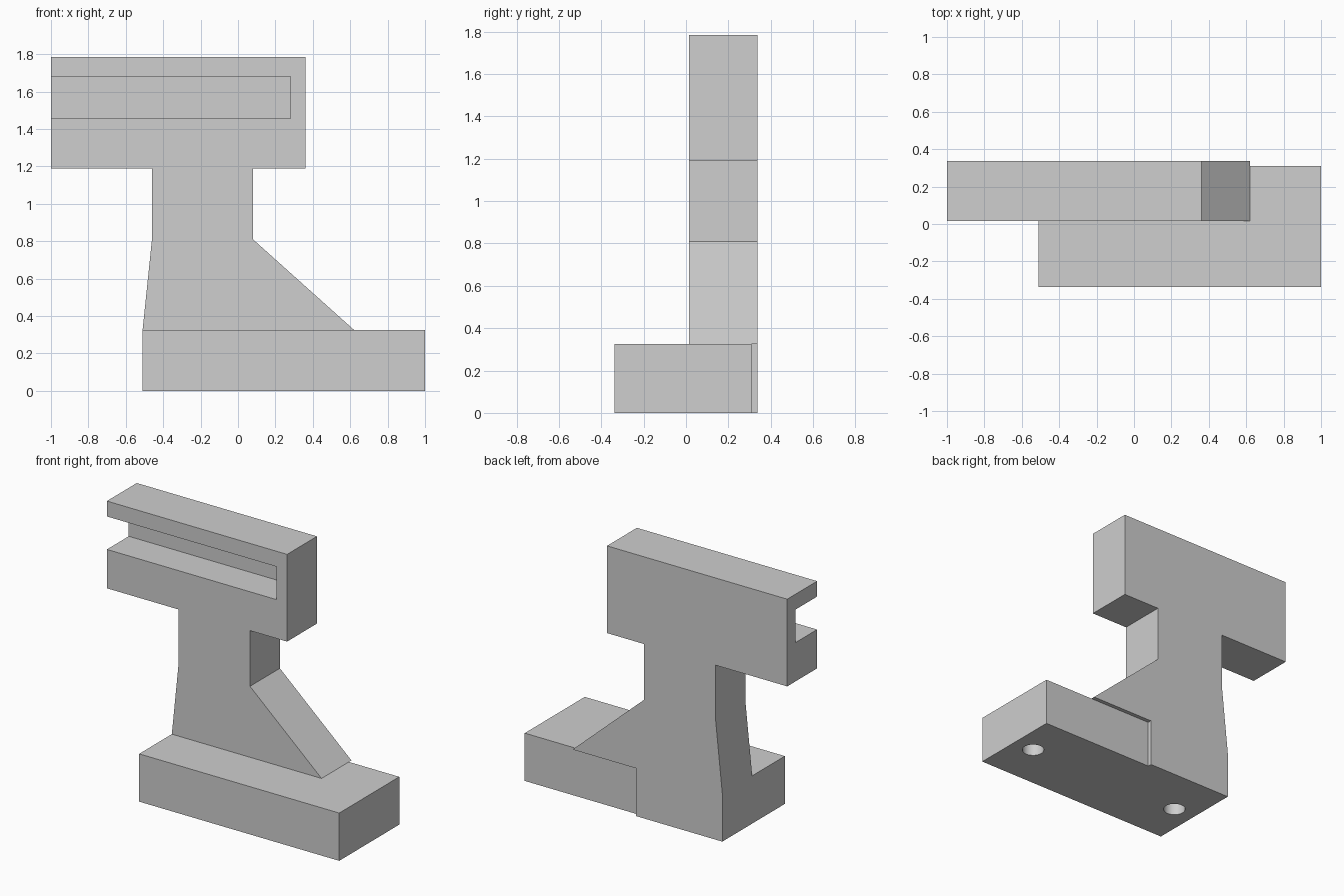
import bpy
import bmesh
from mathutils import Matrix, Vector

cube = bpy.data.objects.get("Cube")
if cube:
    bpy.data.objects.remove(cube, do_unlink=True)

GREY = (0.62, 0.62, 0.62, 1.0)
metal = bpy.data.materials.new("light grey")
metal.use_nodes = True
metal.diffuse_color = GREY
metal.node_tree.nodes["Principled BSDF"].inputs["Base Color"].default_value = GREY


def add_object(name, bm):
    bmesh.ops.recalc_face_normals(bm, faces=bm.faces[:])
    mesh = bpy.data.meshes.new(name)
    bm.to_mesh(mesh)
    bm.free()
    mesh.materials.append(metal)
    obj = bpy.data.objects.new(name, mesh)
    bpy.context.collection.objects.link(obj)
    return obj


def extrude_profile(name, points, offset):
    """Fill a closed outline and sweep it along the offset."""
    bm = bmesh.new()
    face = bm.faces.new([bm.verts.new(p) for p in points])
    swept = bmesh.ops.extrude_face_region(bm, geom=[face])
    verts = [v for v in swept["geom"] if isinstance(v, bmesh.types.BMVert)]
    bmesh.ops.translate(bm, verts=verts, vec=Vector(offset))
    return add_object(name, bm)


def cut(target, cutter):
    mod = target.modifiers.new(cutter.name, 'BOOLEAN')
    mod.operation = 'DIFFERENCE'
    mod.solver = 'EXACT'
    mod.object = cutter
    cutter.hide_render = True
    cutter.hide_set(True)
    bpy.context.view_layer.objects.active = target
    bpy.ops.object.modifier_apply(modifier=mod.name)
    bpy.data.objects.remove(cutter, do_unlink=True)


FRONT, BACK = 0.015, 0.337
BASE_TOP = 0.326

# Base: a block with a slightly proud heel under the upright
plan = [(-0.51, -0.337), (1, -0.337), (1, 0.31), (0.14, 0.31), (0.14, BACK), (-0.51, BACK)]
base = extrude_profile("base", [(x, y, 0) for x, y in plan], (0, 0, BASE_TOP))

# Blind mounting holes in the underside
for x in (-0.35, 0.845):
    bm = bmesh.new()
    bmesh.ops.create_cone(bm, cap_ends=True, segments=40, radius1=0.07, radius2=0.07,
                          depth=0.44, matrix=Matrix.Translation((x, -0.01, 0)))
    cut(base, add_object("hole_cutter", bm))

# Upright: flared foot, neck and wide head in one outline
side = [(-0.51, BASE_TOP), (0.62, BASE_TOP), (0.08, 0.81), (0.08, 1.19), (0.36, 1.19),
        (0.36, 1.785), (-1, 1.785), (-1, 1.19), (-0.46, 1.19), (-0.46, 0.81)]
upright = extrude_profile("upright", [(x, FRONT, z) for x, z in side], (0, BACK - FRONT, 0))

# Slot along the head, open at the front and the right end
slot = [(-1.1, 1.455), (0.28, 1.455), (0.28, 1.68), (-1.1, 1.68)]
cut(upright, extrude_profile("slot_cutter", [(x, -0.1, z) for x, z in slot], (0, 0.35, 0)))

# Smooth hole walls, sharp block edges
for obj in (base, upright):
    bpy.ops.object.select_all(action='DESELECT')
    obj.select_set(True)
    bpy.context.view_layer.objects.active = obj
    bpy.ops.object.shade_smooth_by_angle()
